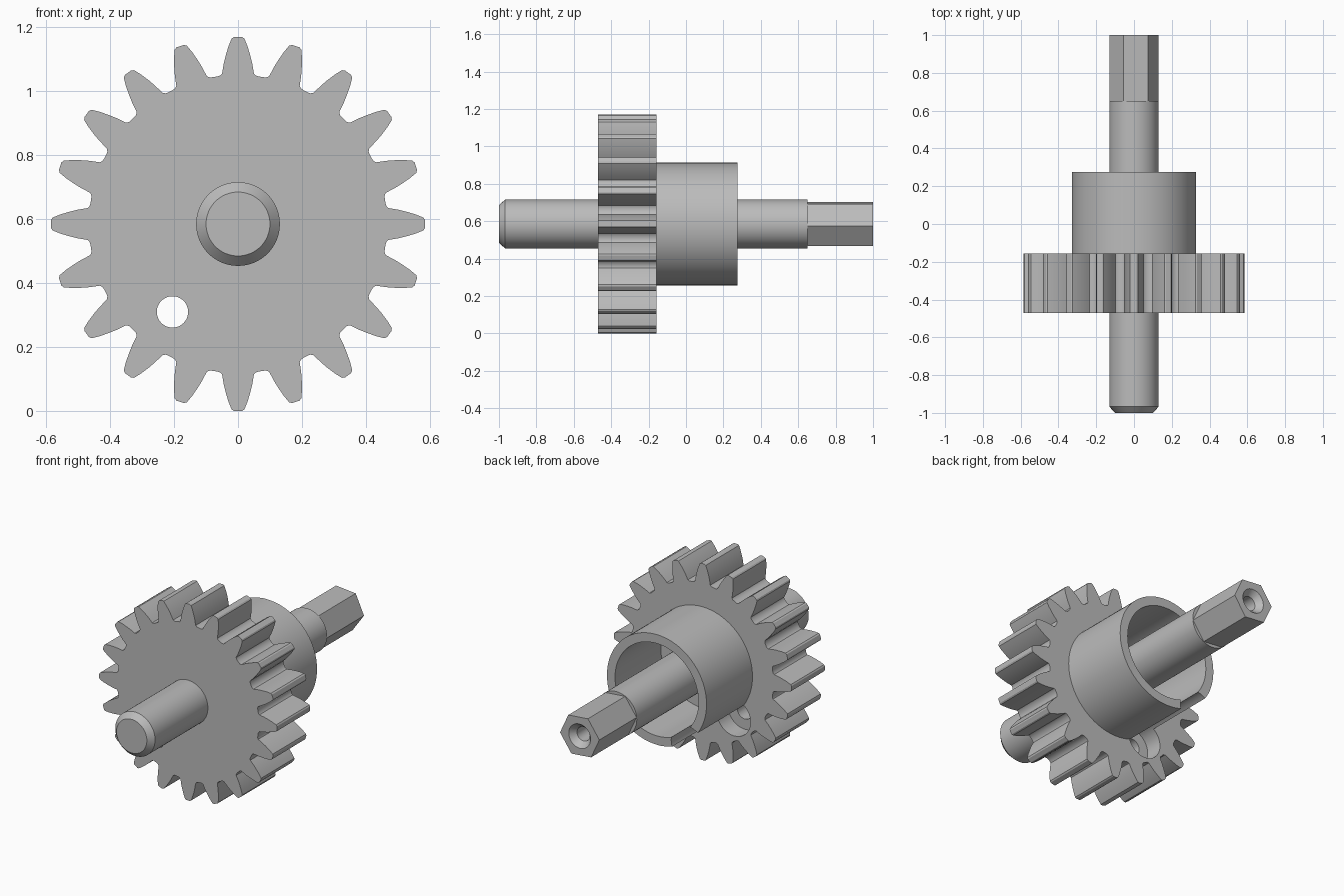
import bpy, bmesh, math
from mathutils import Matrix, Vector

AXIS_Z = 0.585      # height of the shaft axis
TEETH = 20
HOLE = (-0.205, -0.275)   # off-centre hole, relative to the axis

if "Cube" in bpy.data.objects:
    bpy.data.objects.remove(bpy.data.objects["Cube"])

steel = bpy.data.materials.new("grey_steel")
steel.use_nodes = True
steel.diffuse_color = (0.5, 0.5, 0.5, 1)
steel.node_tree.nodes["Principled BSDF"].inputs["Base Color"].default_value = (0.5, 0.5, 0.5, 1)


def finish(name, bm):
    bmesh.ops.recalc_face_normals(bm, faces=bm.faces)
    mesh = bpy.data.meshes.new(name)
    bm.to_mesh(mesh)
    bm.free()
    mesh.materials.append(steel)
    obj = bpy.data.objects.new(name, mesh)
    bpy.context.collection.objects.link(obj)
    return obj


def lathe(name, profile, steps=64, phase=0.0, offset=(0, 0)):
    """Spin a closed (radius, y) outline about the y axis."""
    bm = bmesh.new()
    c, s = math.cos(phase), math.sin(phase)
    verts = [bm.verts.new((r * c, y, r * s)) for r, y in profile]
    edges = [bm.edges.new(pair) for pair in zip(verts, verts[1:])]
    if profile[0][0] > 0:
        edges.append(bm.edges.new((verts[-1], verts[0])))
    bmesh.ops.spin(bm, geom=verts + edges, cent=(0, 0, 0), axis=(0, 1, 0),
                   angle=math.tau, steps=steps, use_duplicate=False)
    bmesh.ops.remove_doubles(bm, verts=bm.verts, dist=1e-4)
    bmesh.ops.translate(bm, verts=bm.verts, vec=(offset[0], 0, AXIS_Z + offset[1]))
    return finish(name, bm)


def rod(name, radius, y0, y1, offset):
    return lathe(name, [(0, y0), (radius, y0), (radius, y1), (0, y1)], 48, 0, offset)


def cut(target, cutter):
    """Subtract the cutter, then discard it."""
    cutter.hide_render = True
    mod = target.modifiers.new("cut", "BOOLEAN")
    mod.operation, mod.solver, mod.object = "DIFFERENCE", "EXACT", cutter
    activate(target)
    bpy.ops.object.modifier_apply(modifier=mod.name)
    bpy.data.objects.remove(cutter)


def activate(obj):
    bpy.ops.object.select_all(action="DESELECT")
    obj.select_set(True)
    bpy.context.view_layer.objects.active = obj


# Gear: one tooth flank (radial, half width), mirrored and repeated
flank = [(0.585, 0.012), (0.58, 0.02), (0.555, 0.03), (0.525, 0.039), (0.5, 0.045),
         (0.482, 0.048), (0.47, 0.05), (0.463, 0.058), (0.46, 0.073)]
tooth = [(r, -w) for r, w in reversed(flank[:-1])] + flank
bm = bmesh.new()
ring = []
for i in range(TEETH):
    turn = Matrix.Rotation(math.tau * i / TEETH, 3, "Y")
    ring += [bm.verts.new(turn @ Vector((w, -0.47, r)) + Vector((0, 0, AXIS_Z)))
             for r, w in tooth]
face = bm.faces.new(ring)
extruded = bmesh.ops.extrude_face_region(bm, geom=[face], use_keep_orig=True)
bmesh.ops.translate(bm, vec=(0, 0.313, 0),
                    verts=[g for g in extruded["geom"] if isinstance(g, bmesh.types.BMVert)])
gear = finish("gear", bm)

# Hub cup, open towards the back
cup = lathe("hub_cup", [(0.328, -0.16), (0.328, 0.275), (0.275, 0.275), (0.275, -0.16)], 80)

# Counterbored hole through the gear; its pocket also slots the cup wall
cut(gear, rod("hole_cutter", 0.049, -0.6, 0, HOLE))
cut(gear, rod("pocket_cutter", 0.11, -0.26, 0.4, HOLE))
cut(cup, rod("slot_cutter", 0.11, -0.26, 0.4, HOLE))

# Round shaft with a chamfered front end
shaft = lathe("shaft", [(0, -1), (0.1, -1), (0.131, -0.967), (0.131, 0.65), (0, 0.65)])

# Hexagonal drive end with a countersunk centre hole
hex_end = lathe("hex_drive", [(0, 0.64), (0.13, 0.64), (0.13, 1), (0, 1)], 6,
                math.radians(54.7))
cut(hex_end, lathe("drill_cutter", [(0, 0.75), (0.042, 0.78), (0.042, 0.965),
                                    (0.072, 1), (0.072, 1.05), (0, 1.05)], 32))

for part in (gear, cup, shaft, hex_end):
    activate(part)
    bpy.ops.object.shade_smooth_by_angle(angle=math.radians(30))
